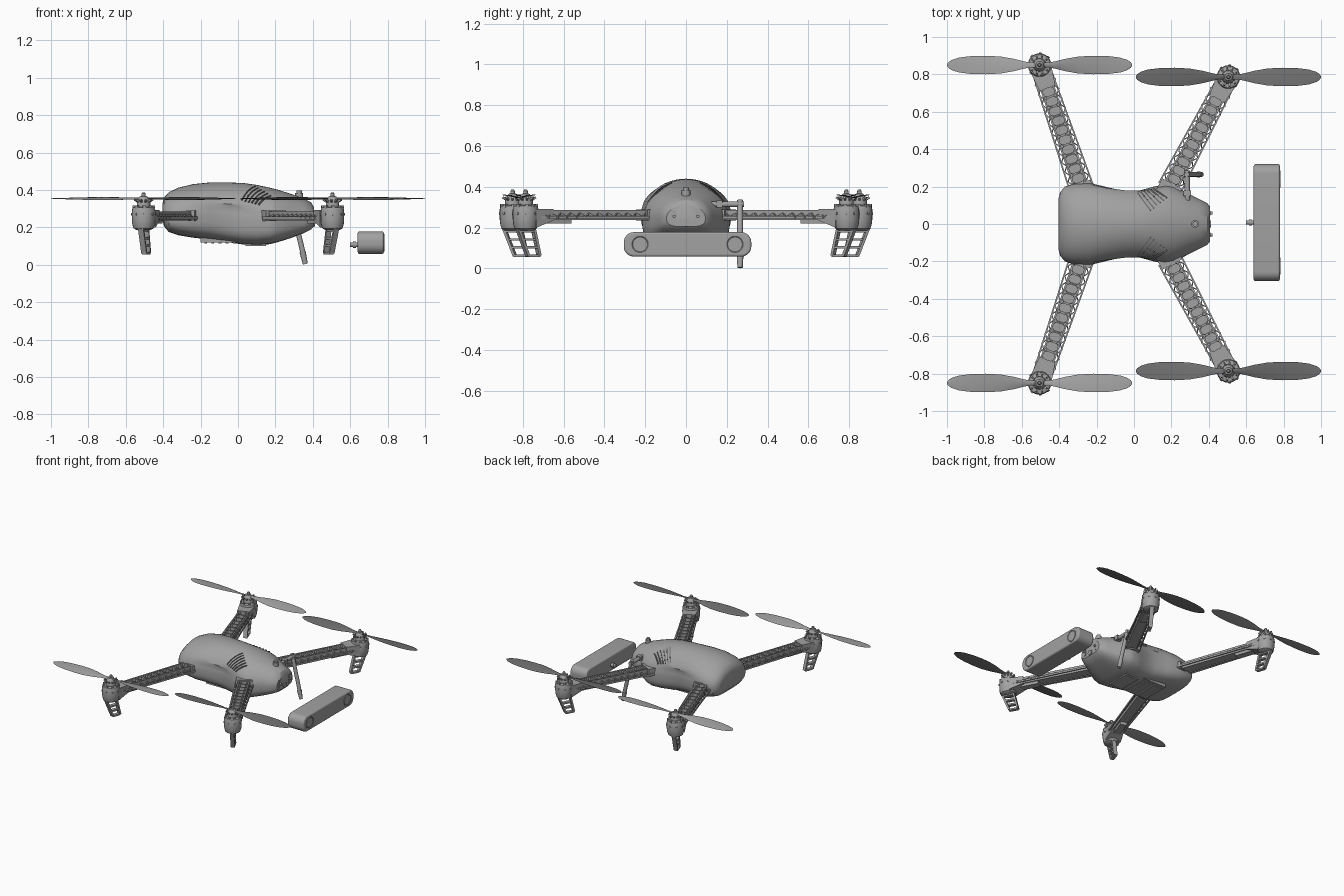
import bpy, bmesh, math
from mathutils import Matrix, Vector

cube = bpy.data.objects.get("Cube")
if cube:
    bpy.data.objects.remove(cube, do_unlink=True)


def material(name, v):
    m = bpy.data.materials.new(name)
    m.use_nodes = True
    m.diffuse_color = (v, v, v, 1)
    m.node_tree.nodes["Principled BSDF"].inputs["Base Color"].default_value = (v, v, v, 1)
    return m


GREY = material("mid grey", 0.36)
DARK = material("dark grey", 0.16)
I = Matrix.Identity(4)


def finish(name, bm, mat=GREY, angle=35):
    bmesh.ops.recalc_face_normals(bm, faces=bm.faces)
    mesh = bpy.data.meshes.new(name)
    bm.to_mesh(mesh)
    bm.free()
    mesh.materials.append(mat)
    ob = bpy.data.objects.new(name, mesh)
    bpy.context.collection.objects.link(ob)
    bpy.ops.object.select_all(action='DESELECT')
    ob.select_set(True)
    bpy.context.view_layer.objects.active = ob
    bpy.ops.object.shade_smooth_by_angle(angle=math.radians(angle))
    return ob


def box(bm, lo, hi, M=I):
    lo, hi = Vector(lo), Vector(hi)
    S = Matrix.Diagonal((*(hi - lo), 1))
    return bmesh.ops.create_cube(bm, size=1, matrix=M @ Matrix.Translation((lo + hi) / 2) @ S)


def aligned(p, q):
    return Matrix.Translation((p + q) / 2) @ (q - p).to_track_quat('X', 'Z').to_matrix().to_4x4()


def beam(bm, p, q, w, h, M=I):
    p, q = Vector(p), Vector(q)
    S = Matrix.Diagonal(((q - p).length, w, h, 1))
    bmesh.ops.create_cube(bm, size=1, matrix=M @ aligned(p, q) @ S)


def tube(bm, p, q, r, r2=None, seg=16, M=I):
    p, q = Vector(p), Vector(q)
    R = Matrix.Rotation(math.pi / 2, 4, 'Y')
    bmesh.ops.create_cone(bm, cap_ends=True, segments=seg, radius1=r, radius2=r if r2 is None else r2,
                          depth=(q - p).length, matrix=M @ aligned(p, q) @ R)


def loft(bm, rings):
    loops = [[bm.verts.new(p) for p in ring] for ring in rings]
    for a, b in zip(loops, loops[1:]):
        for i in range(len(a)):
            j = (i + 1) % len(a)
            bm.faces.new((a[i], a[j], b[j], b[i]))
    bm.faces.new(loops[0])
    bm.faces.new(loops[-1][::-1])


def lathe(bm, M, profile, seg=24):
    loft(bm, [[M @ Vector((r * math.cos(2 * math.pi * k / seg), r * math.sin(2 * math.pi * k / seg), z))
               for k in range(seg)] for r, z in profile])


# Body shell: x, half width, bottom, top
STATIONS = [(-.403, .14, .235, .33), (-.395, .17, .205, .36), (-.37, .2, .175, .388), (-.32, .216, .158, .412),
            (-.24, .223, .145, .431), (-.15, .21, .135, .44), (-.05, .195, .12, .44), (.03, .192, .108, .437),
            (.1, .204, .105, .427), (.17, .215, .11, .412), (.21, .207, .12, .402), (.28, .168, .142, .38),
            (.35, .132, .168, .355), (.39, .113, .188, .335), (.405, .095, .205, .31)]


def station(x):
    for a, b in zip(STATIONS, STATIONS[1:]):
        if x <= b[0]:
            t = (x - a[0]) / (b[0] - a[0])
            return [u + (v - u) * t for u, v in zip(a, b)]


def top_z(x, y):
    _, w, lo, hi = station(x)
    mid = lo + .42 * (hi - lo)
    return mid + (hi - mid) * math.sqrt(max(0, 1 - (y / w) ** 2))


def section(x, w, lo, hi, n=48):
    mid = lo + .42 * (hi - lo)
    waist = 1 - .1 * math.exp(-((x + .05) / .13) ** 2)
    ring = []
    for k in range(n):
        c, s = math.cos(2 * math.pi * k / n), math.sin(2 * math.pi * k / n)
        e = 1 if s > 0 else 2 / 3.4
        y = math.copysign(abs(c) ** e, c) * w
        z = mid + math.copysign(abs(s) ** e, s) * ((hi - mid) if s > 0 else (mid - lo))
        ring.append((x, y * (waist if z < .31 else 1), z))
    return ring


bm = bmesh.new()
loft(bm, [section(*s) for s in STATIONS])
finish("body_shell", bm, angle=32)

# Slatted vents on the shoulders
bm = bmesh.new()
for side in (1, -1):
    for i in range(6):
        a, b = Vector((.02 + .018 * i, .165 + .004 * i)), Vector((.09 + .017 * i, .07 + .014 * i))
        pts = [a.lerp(b, t / 4) for t in range(5)]
        pts = [(p.x, p.y * side, top_z(p.x, p.y)) for p in pts]
        for p, q in zip(pts, pts[1:]):
            beam(bm, p, q, .007, .008)
finish("shoulder_vents", bm, DARK)

# Belly hatch and its ribs
bm = bmesh.new()
box(bm, (-.2, -.11, .118), (.0, .11, .15))
box(bm, (.04, -.09, .1), (.15, .09, .13))
for i in range(5):
    box(bm, (-.18 + .038 * i, -.09, .113), (-.165 + .038 * i, .09, .12))
finish("belly_hatch", bm)

# Nose fittings: sensor knob, lens, mounting brackets
bm = bmesh.new()
tube(bm, (.327, 0, .34), (.327, 0, .385), .021)
tube(bm, (.327, 0, .385), (.327, 0, .397), .014)
tube(bm, (.39, 0, .225), (.412, 0, .225), .02)
for y in (-.058, .058):
    box(bm, (.385, y - .012, .225), (.408, y + .012, .285))
    tube(bm, (.4, y, .255), (.42, y, .255), .008)
finish("nose_fittings", bm)

# Antenna with hinge
bm = bmesh.new()
tube(bm, (.285, .12, .315), (.285, .285, .315), .014)
box(bm, (.265, .15, .298), (.305, .18, .332))
tube(bm, (.282, .265, .335), (.351, .265, .05), .014)
tube(bm, (.345, .265, .07), (.36, .265, .004), .017, .013)
finish("antenna", bm)

# Detached sensor bar
bm = bmesh.new()
box(bm, (.64, -.305, .058), (.78, .32, .178))
long_edges = [e for e in bm.edges if abs(e.verts[0].co.x - e.verts[1].co.x) > .1]
bmesh.ops.bevel(bm, geom=long_edges, offset=.05, segments=8, profile=.5, affect='EDGES')
bar = finish("sensor_bar", bm)
mod = bar.modifiers.new("rounding", 'BEVEL')
mod.width, mod.segments = .01, 3
bm = bmesh.new()
for y in (-.225, .24):
    M = Matrix.Translation((.775, y, .118)) @ Matrix.Rotation(math.pi / 2, 4, 'Y')
    lathe(bm, M, [(.046, 0), (.046, .009), (.04, .009), (.036, .006)], 32)
tube(bm, (.6, .008, .107), (.65, .008, .107), .012)
tube(bm, (.615, .008, .107), (.632, .008, .107), .017)
finish("sensor_lenses_and_plug", bm)


def arm(name, M, L):
    # Open lattice: floor, rails, hexagonal cells, outer zigzag
    bm = bmesh.new()
    end = -.05
    box(bm, (-L, -.036, .243), (end, .036, .253), M)
    box(bm, (-L - .04, -.06, .235), (-L + .03, .06, .29), M)
    box(bm, (-.24, -.025, .22), (-.1, .025, .243), M)
    for s in (1, -1):
        beam(bm, (-L, s * .038, .262), (end, s * .034, .262), .008, .048, M)
        beam(bm, (-L, s * .064, .25), (end, s * .05, .25), .008, .014, M)
    cells = 11
    step = (L - .1) / cells
    for i in range(cells):
        c = -L + .03 + step * (i + .5)
        h = step * .44
        hexagon = [(c - h, -.018), (c - h, .018), (c - h * .5, .033), (c + h * .5, .033),
                   (c + h, .018), (c + h, -.018), (c + h * .5, -.033), (c - h * .5, -.033)]
        for p, q in zip(hexagon, hexagon[1:] + hexagon[:1]):
            beam(bm, (*p, .274), (*q, .274), .006, .022, M)
        for s in (1, -1):
            for d in (-step / 2, step / 2):
                beam(bm, (c + d, s * .037, .27), (c, s * .057, .25), .006, .008, M)
    finish(name + "_arm", bm)

    # Motor pod with neck and screws
    bm = bmesh.new()
    lathe(bm, M, [(.04, .187), (.054, .195), (.06, .215), (.063, .24), (.063, .29), (.058, .305), (.046, .31)])
    neck = [[M @ Vector((x, y * w, z)) for y, z in ((-1, lo), (1, lo), (1, .292), (-1, .292))]
            for x, w, lo in ((-.13, .045, .235), (-.03, .058, .2))]
    loft(bm, neck)
    for k in range(8):
        R = M @ Matrix.Rotation(math.pi * (k + .5) / 4, 4, 'Z')
        tube(bm, (.055, 0, .27), (.067, 0, .27), .007, seg=8, M=R)
        box(bm, (.045, -.008, .3), (.06, .008, .316), R)
    finish(name + "_motor_pod", bm)

    # Motor bell with cooling fins and shaft
    bm = bmesh.new()
    lathe(bm, M, [(.036, .305), (.036, .335), (.03, .35), (.02, .365), (.011, .368), (.011, .38), (.006, .387)], 20)
    for k in range(10):
        R = M @ Matrix.Rotation(math.pi * k / 5, 4, 'Z')
        beam(bm, (.024, 0, .332), (.05, 0, .348), .01, .01, R)
    finish(name + "_motor", bm)

    # Landing leg: raked ladder frame
    bm = bmesh.new()
    top, low = (-.042, .045), (-.075, -.012)
    rails = [(Vector((t, 0, .2)), Vector((b, 0, .062))) for t, b in zip(top, low)]
    for p, q in rails:
        beam(bm, p, q, .03, .013, M)
    for t in (.12, .42, .7, 1):
        beam(bm, rails[0][0].lerp(rails[0][1], t), rails[1][0].lerp(rails[1][1], t), .026, .012, M)
    finish(name + "_leg", bm)


CHORD = [(0, .024), (.08, .026), (.16, .038), (.28, .068), (.42, .092), (.58, .1),
         (.74, .096), (.87, .08), (.95, .054), (.985, .03), (1, .008)]


def propeller(name, x, y, spin, mat):
    bm = bmesh.new()
    for half in (0, math.pi):
        M = Matrix.Translation((x, y, .354)) @ Matrix.Rotation(half, 4, 'Z')
        rings = []
        for t, chord in CHORD:
            twist = Matrix.Rotation(spin * math.radians(16 - 13 * t), 4, 'X')
            thick = .004 * (1 - .7 * t)
            lens = [(-.5, 0), (-.2, 1), (.2, 1), (.5, 0), (.2, -1), (-.2, -1)]
            rings.append([M @ (twist @ Vector((0, c * chord, k * thick)) + Vector((t * .495, 0, 0))) for c, k in lens])
        loft(bm, rings)
    tube(bm, (x, y, .345), (x, y, .366), .018)
    finish(name + "_propeller", bm, mat, 60)


# Four arms with their motors, legs and propellers
for side, word in ((-1, "right"), (1, "left")):
    for pos, mx, my, bx, mat in (("tail", -.505, .85, -.28, GREY), ("nose", .505, .786, .19, DARK)):
        name = pos + "_" + word
        root, hub = Vector((bx, .19 * side, 0)), Vector((mx, my * side, 0))
        d = hub - root
        arm(name, Matrix.Translation(hub) @ Matrix.Rotation(math.atan2(d.y, d.x), 4, 'Z'), d.length)
        propeller(name, mx, my * side, side * (1 if pos == "tail" else -1), mat)
